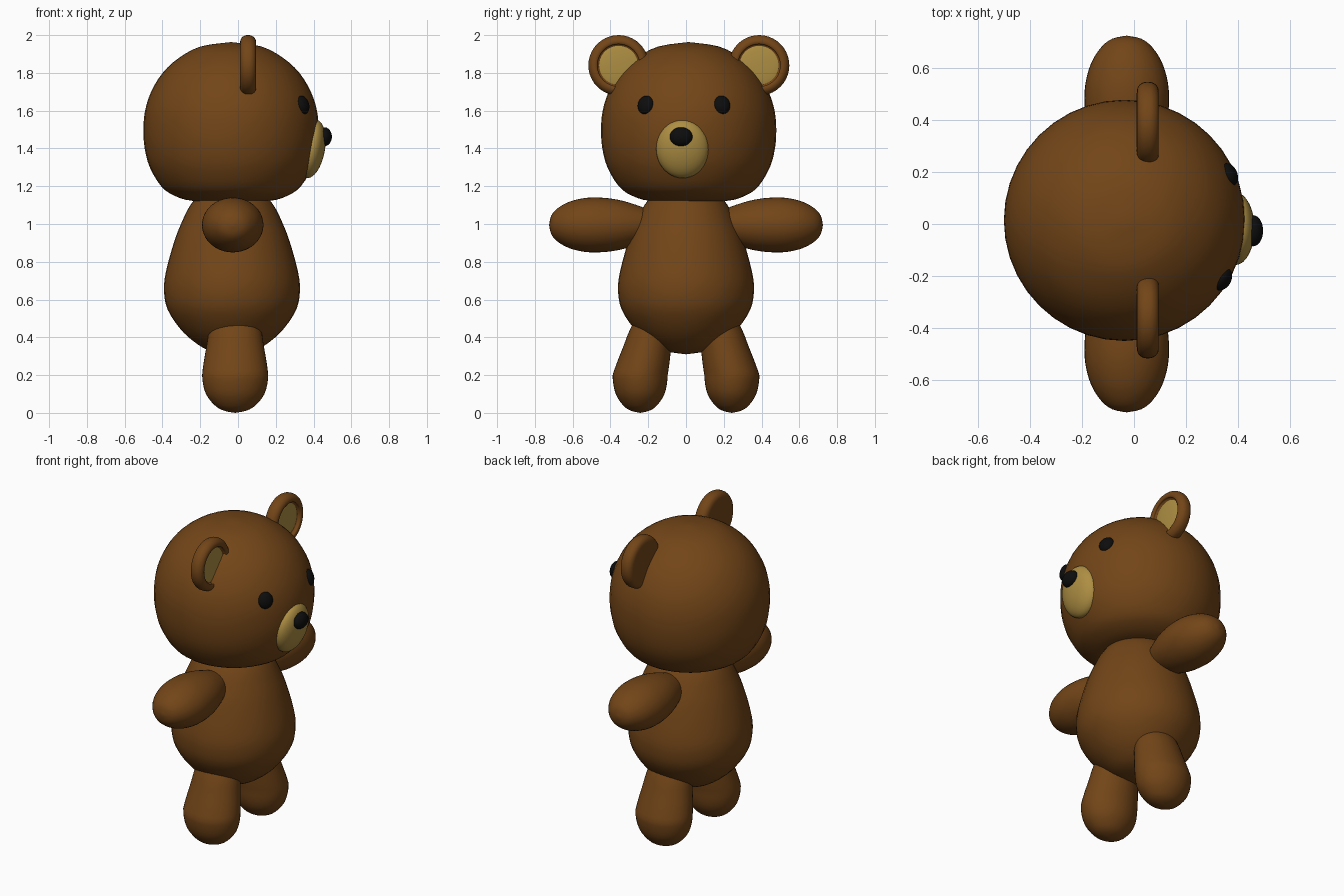
import bpy, bmesh
from math import sin, cos, pi, radians, atan2
from mathutils import Matrix, Vector

if "Cube" in bpy.data.objects:
    bpy.data.objects.remove(bpy.data.objects["Cube"])


def material(name, rgb):
    m = bpy.data.materials.new(name)
    m.diffuse_color = (*rgb, 1)
    m.use_nodes = True
    m.node_tree.nodes["Principled BSDF"].inputs["Base Color"].default_value = m.diffuse_color
    return m


BROWN = material("brown_fur", (0.17, 0.06, 0.009))
TAN = material("tan_fur", (0.42, 0.27, 0.055))
BLACK = material("black", (0.004, 0.004, 0.004))


def smooth_profile(pts, steps=3):
    """Catmull-Rom through (height, radius) points."""
    p = [pts[0]] + pts + [pts[-1]]
    out = []
    for a, b, c, d in zip(p, p[1:], p[2:], p[3:]):
        for k in range(steps):
            t = k / steps
            out.append(tuple(max(0, 0.5 * (2 * b[i] + (c[i] - a[i]) * t
                       + (2 * a[i] - 5 * b[i] + 4 * c[i] - d[i]) * t * t
                       + (3 * b[i] - a[i] - 3 * c[i] + d[i]) * t ** 3)) for i in (0, 1)))
    return out + [pts[-1]]


def lathe(name, profile, mat, place, seg=40, steps=3):
    """Revolve (height, radius) points; place(u, v, h) gives the 3D position."""
    bm = bmesh.new()
    rings = []
    for h, r in smooth_profile(profile, steps):
        if r < 1e-4:
            rings.append([bm.verts.new(place(0, 0, h))] * seg)
        else:
            rings.append([bm.verts.new(place(r * cos(2 * pi * i / seg), r * sin(2 * pi * i / seg), h))
                          for i in range(seg)])
    for a, b in zip(rings, rings[1:]):
        for i in range(seg):
            j = (i + 1) % seg
            quad = list(dict.fromkeys((a[i], a[j], b[j], b[i])))
            if len(quad) > 2:
                bm.faces.new(quad)
    return finish(name, bm, mat)


def ellipsoid(name, centre, semi, mat, pitch=0, yaw=0):
    """Sphere scaled to semi axes, then pitched about y and turned about z."""
    bm = bmesh.new()
    mtx = (Matrix.Translation(centre) @ Matrix.Rotation(yaw, 4, 'Z')
           @ Matrix.Rotation(pitch, 4, 'Y') @ Matrix.Diagonal((*semi, 1)))
    bmesh.ops.create_uvsphere(bm, u_segments=32, v_segments=20, radius=1, matrix=mtx)
    return finish(name, bm, mat)


def finish(name, bm, mat):
    bmesh.ops.recalc_face_normals(bm, faces=bm.faces)
    for f in bm.faces:
        f.smooth = True
    me = bpy.data.meshes.new(name)
    bm.to_mesh(me)
    bm.free()
    me.materials.append(mat)
    ob = bpy.data.objects.new(name, me)
    bpy.context.collection.objects.link(ob)
    return ob


# Head: round with a flattened underside
HEAD = Vector((-0.037, 0.014, 0))
lathe("head", [(1.12, 0), (1.122, 0.2), (1.15, 0.3), (1.2, 0.37), (1.3, 0.43), (1.4, 0.457),
               (1.5, 0.464), (1.6, 0.455), (1.7, 0.423), (1.8, 0.362), (1.88, 0.275),
               (1.94, 0.16), (1.963, 0)], BROWN, lambda u, v, h: HEAD + Vector((u, v, h)))

# Body: pear shape
lathe("body", [(0.31, 0), (0.33, 0.12), (0.38, 0.205), (0.45, 0.278), (0.55, 0.342), (0.65, 0.36),
               (0.75, 0.349), (0.9, 0.308), (1.0, 0.27), (1.1, 0.22), (1.15, 0.16), (1.17, 0)],
      BROWN, lambda u, v, h: (u - 0.032, v, h))

ARM = [(0.1, 0), (0.13, 0.045), (0.2, 0.082), (0.3, 0.118), (0.38, 0.137), (0.46, 0.145),
       (0.54, 0.142), (0.62, 0.122), (0.68, 0.088), (0.713, 0.05), (0.725, 0)]
LEG = [(0, 0), (0.012, 0.05), (0.04, 0.09), (0.1, 0.129), (0.18, 0.145), (0.25, 0.141),
       (0.35, 0.127), (0.45, 0.112), (0.54, 0.075), (0.57, 0)]
EAR = [(0.01, 0), (0.01, 0.11), (0.017, 0.143), (0.034, 0.157), (0.053, 0.16), (0.072, 0.157),
       (0.088, 0.145), (0.095, 0.128), (0.09, 0.112), (0.072, 0.105), (0.068, 0)]

for side, s in (("left", 1), ("right", -1)):
    # Arms reach straight out sideways
    lathe(side + "_arm", ARM, BROWN,
          lambda u, v, h: (u * 1.12 - 0.028, s * h, v + 0.995))
    # Legs lean inwards above the foot
    lathe(side + "_leg", LEG, BROWN,
          lambda u, v, h: (u * 1.2 - 0.015, s * (0.243 - 0.25 * max(0, h - 0.2)) + v, h))
    # Ears: round discs with a hollow front and a tan lining
    ey = 0.015 + s * 0.372
    lathe(side + "_ear", EAR, BROWN, lambda u, v, h: (h, ey + u, 1.84 + v))
    ellipsoid(side + "_ear_lining", (0.066, ey, 1.84), (0.014, 0.114, 0.114), TAN)
    # Eyes lie flat on the head
    eye = Vector((0.366, 0.19, 1.63)) if s > 0 else Vector((0.342, -0.213, 1.63))
    d = eye - HEAD
    ellipsoid(side + "_eye", eye, (0.03, 0.046, 0.05), BLACK, -radians(15), atan2(d.y, d.x))

# Muzzle and nose
ellipsoid("muzzle", (0.39, -0.018, 1.397), (0.07, 0.14, 0.156), TAN, radians(10))
ellipsoid("nose", (0.458, -0.026, 1.462), (0.039, 0.06, 0.05), BLACK)
